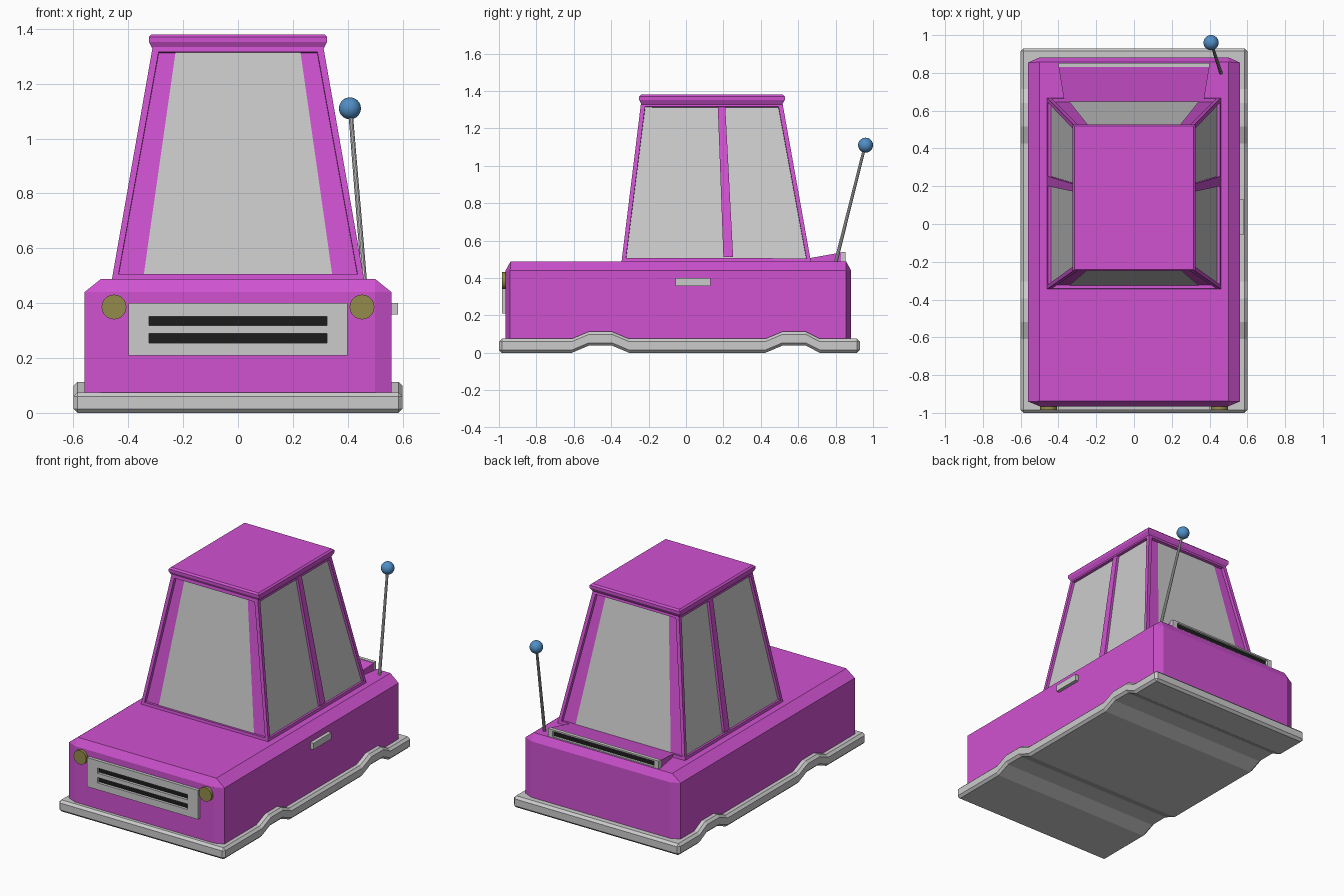
import bpy, bmesh
from mathutils import Vector

if "Cube" in bpy.data.objects:
    bpy.data.objects.remove(bpy.data.objects["Cube"])


def material(name, rgb):
    m = bpy.data.materials.new(name)
    m.diffuse_color = (*rgb, 1)
    m.use_nodes = True
    m.node_tree.nodes["Principled BSDF"].inputs["Base Color"].default_value = m.diffuse_color
    return m


PAINT = material("paint", (0.63, 0.085, 0.64))
DARK = material("dark_slot", (0.012, 0.012, 0.012))
GOLD = material("gold", (0.30, 0.26, 0.07))
BLUE = material("blue", (0.08, 0.27, 0.56))


def finish(bm, name, mat=None):
    me = bpy.data.meshes.new(name)
    bm.to_mesh(me)
    bm.free()
    ob = bpy.data.objects.new(name, me)
    bpy.context.collection.objects.link(ob)
    if mat:
        me.materials.append(mat)
    return ob


def loft_bm(loops):
    """Skin a stack of equal-length loops and cap both ends."""
    bm = bmesh.new()
    rows = [[bm.verts.new(p) for p in loop] for loop in loops]
    n = len(rows[0])
    for a, b in zip(rows, rows[1:]):
        for i in range(n):
            j = (i + 1) % n
            bm.faces.new((a[i], a[j], b[j], b[i]))
    bm.faces.new(rows[0])
    bm.faces.new(rows[-1])
    bmesh.ops.remove_doubles(bm, verts=bm.verts, dist=1e-5)
    bmesh.ops.recalc_face_normals(bm, faces=bm.faces)
    return bm


def loft(name, loops, mat=None):
    return finish(loft_bm(loops), name, mat)


def rect(x, y0, y1, z):
    return [(-x, y0, z), (x, y0, z), (x, y1, z), (-x, y1, z)]


def box(name, x0, x1, y0, y1, z0, z1, mat=None):
    return loft(name, [[(x0, y0, z), (x1, y0, z), (x1, y1, z), (x0, y1, z)]
                       for z in (z0, z1)], mat)


def cut(ob, cutter):
    cutter.hide_render = True
    cutter.hide_viewport = True
    mod = ob.modifiers.new("slot", 'BOOLEAN')
    mod.operation = 'DIFFERENCE'
    mod.solver = 'EXACT'
    mod.object = cutter


def rod(name, p0, p1, r0, r1, sides, mat=None):
    p0, p1 = Vector(p0), Vector(p1)
    bm = bmesh.new()
    bmesh.ops.create_cone(bm, cap_ends=True, segments=sides, radius1=r0,
                          radius2=r1, depth=(p1 - p0).length)
    ob = finish(bm, name, mat)
    ob.location = (p0 + p1) / 2
    ob.rotation_euler = (p1 - p0).to_track_quat('Z', 'Y').to_euler()
    return ob


# wavy floor skirt with chamfered edges
def skirt_section(y, dz, e):
    a, b = 0.60 - e, 0.015 - e
    half = [(a - b, e), (a, 0.015), (a, 0.06), (a - b, 0.075 - e)]
    pts = half + [(-x, z) for x, z in reversed(half)]
    return [(x, y, z + dz) for x, z in pts]


UP = 0.038
path = [(-1.0, 0, .015), (-.985, 0, 0), (-.61, 0, 0), (-.52, UP, 0),
        (-.395, UP, 0), (-.305, 0, 0), (.425, 0, 0), (.515, UP, 0),
        (.64, UP, 0), (.715, 0, 0), (.915, 0, 0), (.93, 0, .015)]
loft("floor_skirt", [skirt_section(*p) for p in path])


# lower body with chamfered corners and top edge
def body_loop(z):
    return [(-.50, -.965, z), (.50, -.965, z), (.56, -.94, z), (.56, .855, z),
            (.50, .882, z), (-.50, .882, z), (-.56, .855, z), (-.56, -.94, z)]


f, r = -.938, .857
top = [(-.5, f, .488), (.5, f, .488), (.5, f, .488), (.5, r, .488),
       (.5, r, .488), (-.5, r, .488), (-.5, r, .488), (-.5, f, .488)]
loft("body", [body_loop(.05), body_loop(.44), top], PAINT)

# tapered cabin with recessed windows; the glass copies the recessed faces
bm = loft_bm([rect(.46, -.345, .668, .485), rect(.31, -.24, .515, 1.34)])
bm.normal_update()
sides = [fc for fc in bm.faces if abs(fc.normal.z) < 0.5]
bmesh.ops.inset_individual(bm, faces=sides, thickness=.032, depth=0)
bm.normal_update()
bmesh.ops.inset_individual(bm, faces=sides, thickness=.001, depth=-.02)
bm.normal_update()
glass = bmesh.new()
for fc in sides:
    k = .79 if abs(fc.normal.y) > abs(fc.normal.x) else 1.0
    glass.faces.new([glass.verts.new(Vector((v.co.x * k, v.co.y, v.co.z))
                                     + fc.normal * .003) for v in fc.verts])
finish(bm, "cabin", PAINT)
finish(glass, "window_glass")

# door pillars, flush with the cabin sides
for s, side in ((-1, "left"), (1, "right")):
    loops = []
    for z, y0, y1 in ((.512, .20, .252), (1.315, .17, .21)):
        x = .459 - .15 * (z - .485) / .855
        loops.append([(s * (x - .03), y0, z), (s * x, y0, z),
                      (s * x, y1, z), (s * (x - .03), y1, z)])
    loft(side + "_door_pillar", loops, PAINT)

# roof slab
loft("roof", [rect(.312, -.238, .515, 1.328), rect(.325, -.25, .528, 1.352),
              rect(.325, -.25, .528, 1.370), rect(.315, -.24, .518, 1.38)],
     PAINT)

# front grille with two slots
grille = box("grille", -.40, .40, -.985, -.955, .21, .40)
for i, (z0, z1) in enumerate(((.255, .29), (.318, .352))):
    cut(grille, box(f"grille_cutter_{i}", -.325, .325, -1.05, -.90, z0, z1))
box("grille_backing", -.35, .35, -.968, -.96, .23, .38, DARK)

# headlights
for s, side in ((-1, "left"), (1, "right")):
    rod(side + "_headlight", (s * .452, -.94, .386), (s * .452, -.984, .386),
        .045, .045, 32, GOLD)

# rear scoop with slotted grey outlet
loft("rear_scoop", [[(-.37, .655, .47), (.37, .655, .47),
                     (.37, .655, .505), (-.37, .655, .505)],
                    [(-.40, .835, .47), (.40, .835, .47),
                     (.40, .835, .537), (-.40, .835, .537)]], PAINT)
outlet = box("scoop_outlet", -.40, .40, .83, .853, .475, .54)
cut(outlet, box("outlet_cutter", -.365, .365, .80, .90, .495, .53))
box("outlet_backing", -.37, .37, .832, .838, .49, .533, DARK)

# door handle, right side only
box("door_handle", .55, .583, -.055, .13, .358, .40)

# aerial with ball
rod("aerial", (.461, .797, .47), (.409, .958, 1.11), .01, .008, 10)
bm = bmesh.new()
bmesh.ops.create_uvsphere(bm, u_segments=32, v_segments=16, radius=.04)
for fc in bm.faces:
    fc.smooth = True
ball = finish(bm, "aerial_ball", BLUE)
ball.location = (.408, .96, 1.11)
